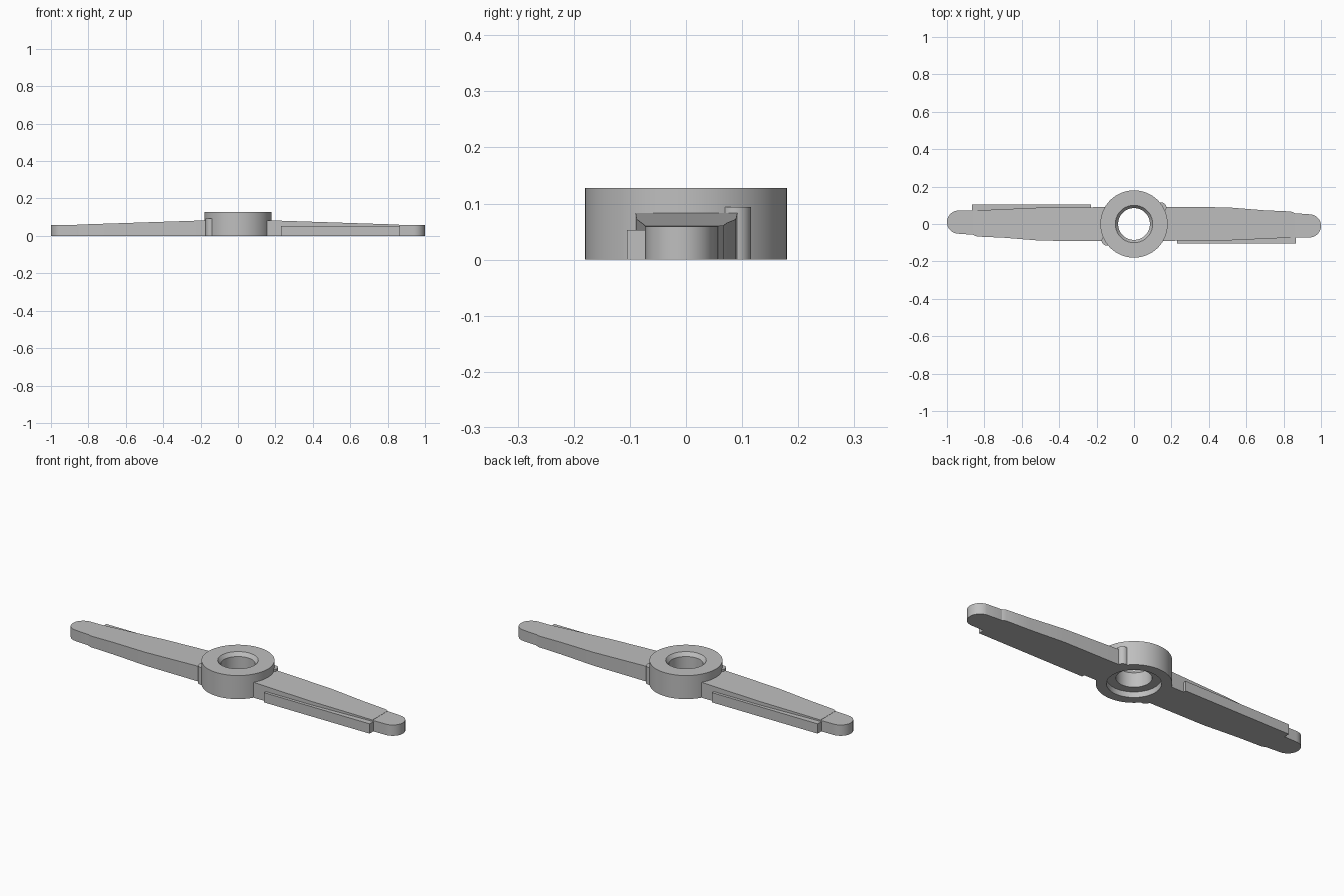
import bpy, bmesh, math

if "Cube" in bpy.data.objects:
    bpy.data.objects.remove(bpy.data.objects["Cube"], do_unlink=True)

grey = bpy.data.materials.new("light grey")
grey.use_nodes = True
colour = (0.52, 0.52, 0.52, 1)
grey.diffuse_color = colour
grey.node_tree.nodes["Principled BSDF"].inputs["Base Color"].default_value = colour


def finish(name, bm, turn=0):
    bmesh.ops.recalc_face_normals(bm, faces=bm.faces)
    mesh = bpy.data.meshes.new(name)
    bm.to_mesh(mesh)
    bm.free()
    mesh.materials.append(grey)
    obj = bpy.data.objects.new(name, mesh)
    obj.rotation_euler.z = turn
    bpy.context.collection.objects.link(obj)
    bpy.ops.object.select_all(action='DESELECT')
    obj.select_set(True)
    bpy.context.view_layer.objects.active = obj
    bpy.ops.object.shade_smooth_by_angle(angle=math.radians(25))
    return obj


def slab(name, outline, top, turn):
    """Upright prism on the ground whose top height depends on x."""
    bm = bmesh.new()
    low = [bm.verts.new((x, y, 0)) for x, y in outline]
    high = [bm.verts.new((x, y, top(x))) for x, y in outline]
    bm.faces.new(low)
    bm.faces.new(high)
    for i in range(len(low)):
        j = (i + 1) % len(low)
        bm.faces.new((low[i], low[j], high[j], high[i]))
    return finish(name, bm, turn)


def arc(cx, cy, r, start, end, n=20):
    angles = [math.radians(start + (end - start) * i / n) for i in range(n + 1)]
    return [(cx + r * math.cos(a), cy + r * math.sin(a)) for a in angles]


# Hub: ring with a chamfered bore above and a counterbore below
profile = [(0.18, 0), (0.18, 0.128), (0.1, 0.128), (0.085, 0.108),
           (0.085, 0.03), (0.13, 0.03), (0.13, 0)]
bm = bmesh.new()
rings = []
for i in range(72):
    a = math.tau * i / 72
    rings.append([bm.verts.new((r * math.cos(a), r * math.sin(a), z)) for r, z in profile])
for i, ring in enumerate(rings):
    nxt = rings[(i + 1) % len(rings)]
    for k in range(len(profile)):
        m = (k + 1) % len(profile)
        bm.faces.new((ring[k], nxt[k], nxt[m], ring[m]))
finish("hub", bm)

# Two identical arms, half a turn apart
blade = [(0.14, -0.09), (0.5, -0.088), (0.77, -0.076), (0.86, -0.073),
         (0.86, 0.058), (0.84, 0.067), (0.7, 0.073), (0.6, 0.081),
         (0.5, 0.089), (0.14, 0.092)]
ledge = [(0.23, -0.105), (0.865, -0.105), (0.865, -0.06), (0.23, -0.06)]
tip = [(0.8, -0.073), (0.87, -0.073)] + arc(0.938, -0.01, 0.062, -95, 80) + \
      [(0.87, 0.057), (0.8, 0.057)]
boss = arc(0.145, 0.088, 0.028, 0, 345, 23)

for side, turn in (("left", 0), ("right", math.pi)):
    slab(side + "_blade", blade, lambda x: 0.084 - 0.033 * (x - 0.14), turn)
    slab(side + "_ledge", ledge, lambda x: 0.053, turn)
    slab(side + "_tip", tip, lambda x: 0.059, turn)
    slab(side + "_boss", boss, lambda x: 0.094, turn)
